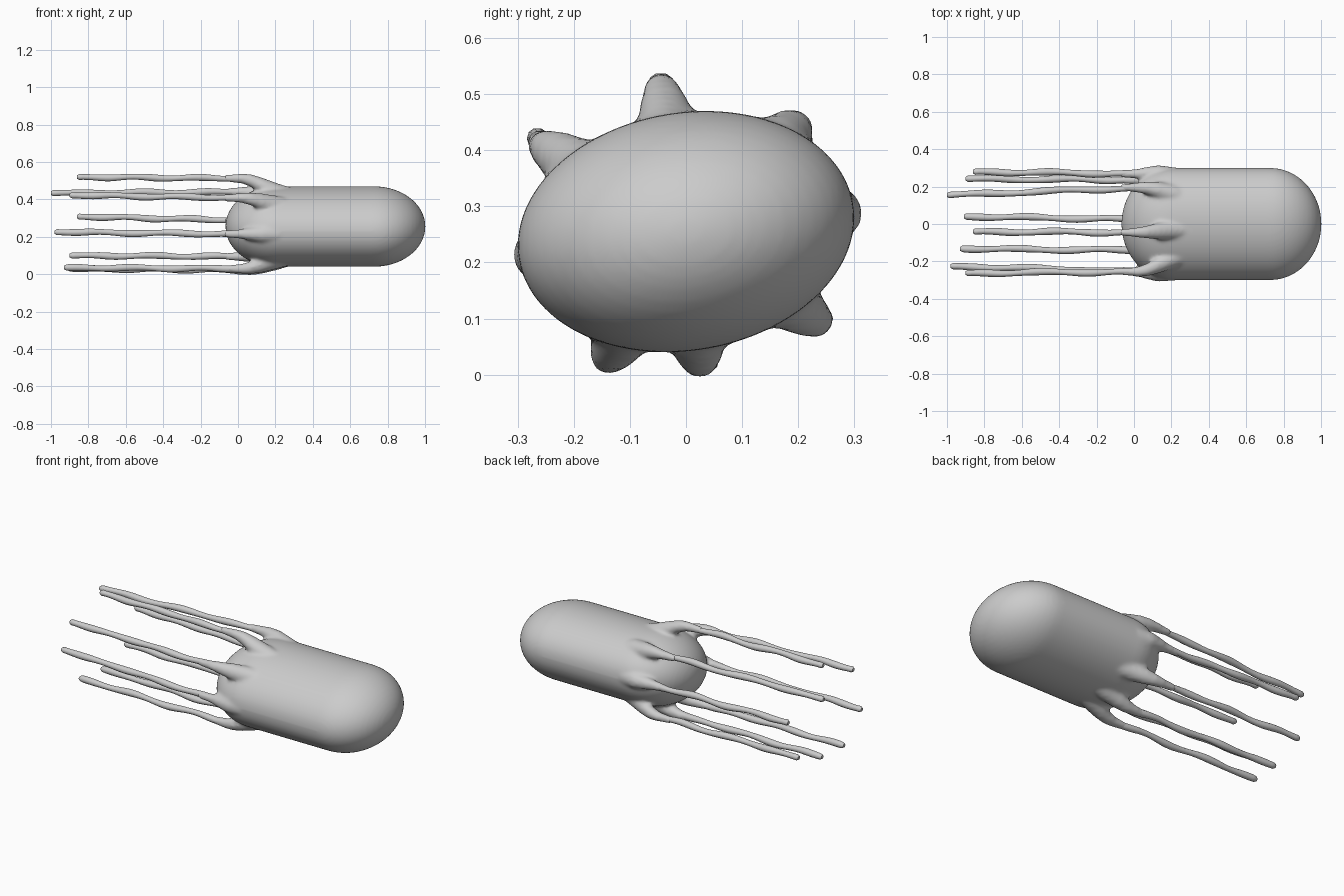
import bpy
import bmesh
import math
import random
from mathutils import Vector

random.seed(4)
cube = bpy.data.objects.get("Cube")
if cube:
    bpy.data.objects.remove(cube, do_unlink=True)

grey = bpy.data.materials.new("plain grey")
grey.use_nodes = True
grey.diffuse_color = (0.6, 0.6, 0.6, 1)
grey.node_tree.nodes["Principled BSDF"].inputs["Base Color"].default_value = (0.6, 0.6, 0.6, 1)

MID_Z = 0.255


def section(t, k=1.0):
    """Point (y, z) on the slightly slanted oval section, scaled by k."""
    return (0.3 * k * math.cos(t),
            MID_Z + k * (0.025 * math.cos(t) + 0.2135 * math.sin(t)))


def loft(bm, rings):
    """Skin a list of closed point rings and cap both ends."""
    loops = [[bm.verts.new(p) for p in ring] for ring in rings]
    n = len(loops[0])
    for a, b in zip(loops, loops[1:]):
        for i in range(n):
            j = (i + 1) % n
            bm.faces.new((a[i], a[j], b[j], b[i]))
    bm.faces.new(loops[0][::-1])
    bm.faces.new(loops[-1])


def tube(bm, path, sides):
    """Tube along x through (centre, radius) pairs."""
    loft(bm, [[c + Vector((0, r * math.cos(math.tau * i / sides),
                           r * math.sin(math.tau * i / sides)))
               for i in range(sides)] for c, r in path])


def finish(bm, name):
    bmesh.ops.recalc_face_normals(bm, faces=bm.faces)
    mesh = bpy.data.meshes.new(name)
    bm.to_mesh(mesh)
    bm.free()
    mesh.materials.append(grey)
    for p in mesh.polygons:
        p.use_smooth = True
    ob = bpy.data.objects.new(name, mesh)
    bpy.context.collection.objects.link(ob)
    return ob


# Tentacles: start (y, z) at the body, then end (x, y, z)
TENTACLES = [
    ((-0.045, 0.512), (-0.86, -0.040, 0.520)),
    ((-0.255, 0.408), (-0.90, -0.262, 0.422)),
    ((0.195, 0.440), (-1.00, 0.155, 0.434)),
    ((0.268, 0.288), (-0.86, 0.280, 0.308)),
    ((-0.255, 0.215), (-0.98, -0.225, 0.225)),
    ((0.235, 0.095), (-0.90, 0.242, 0.100)),
    ((0.025, 0.023), (-0.91, 0.040, 0.030)),
    ((-0.140, 0.029), (-0.93, -0.133, 0.036)),
]

# Body: capsule with an oval section and a dome at each end
bm = bmesh.new()
rings = []
DOME = 14
for i in range(DOME):
    a = math.radians(2 + 88 * i / (DOME - 1))
    rings.append((0.205 - 0.272 * math.cos(a), math.sin(a)))
for i in range(DOME):
    a = math.radians(90 - 88 * i / (DOME - 1))
    rings.append((0.728 + 0.274 * math.cos(a), math.sin(a)))
loft(bm, [[(x, *section(math.tau * i / 96, k)) for i in range(96)] for x, k in rings])

# Flared roots that melt into the body
for (y, z), _ in TENTACLES:
    c = math.cos(0)
    u = y / 0.3
    t = math.atan2((z - MID_Z - 0.025 * u) / 0.2135, u)
    path = []
    for x, k, f, r in ((0.30, 0.76, 0, 0.045), (0.22, 0.83, 0, 0.055),
                       (0.13, 0.90, 0.4, 0.046), (0.07, 0.95, 0.8, 0.035),
                       (0.02, 1, 1, 0.027), (-0.03, 1, 1, 0.022), (-0.07, 1, 1, 0.019)):
        sy, sz = section(t, k)
        path.append((Vector((x, sy + (y - sy) * f, sz + (z - sz) * f)), r))
    tube(bm, path, 16)

body = finish(bm, "body")
remesh = body.modifiers.new("fuse roots", 'REMESH')
remesh.mode = 'VOXEL'
remesh.voxel_size = 0.01
remesh.use_smooth_shade = True
smooth = body.modifiers.new("soften", 'SMOOTH')
smooth.factor = 0.5
smooth.iterations = 8

# Long, slightly wavy tentacles
for n, ((y, z), end) in enumerate(TENTACLES):
    bm = bmesh.new()
    start, end = Vector((0.05, y, z)), Vector(end)
    phase = random.uniform(0, math.tau)
    path = []
    STEPS = 30
    for i in range(STEPS + 1):
        s = i / STEPS
        fade = min(1, s * 5) * min(1, (1 - s) * 5)
        p = start.lerp(end, s)
        p.y += fade * 0.005 * math.sin(13 * s + phase)
        p.z += fade * 0.004 * math.sin(17 * s + 2 * phase)
        r = 0.0175 + 0.002 * math.sin(23 * s + phase)
        path.append((p, r))
    # Rounded tip
    path[-1] = (path[-1][0], 0.010)
    path.insert(-1, (path[-1][0] + Vector((0.012, 0, 0)), 0.017))
    tube(bm, path, 10)
    ob = finish(bm, "tentacle_%d" % (n + 1))
    bpy.ops.object.select_all(action='DESELECT')
    ob.select_set(True)
    bpy.context.view_layer.objects.active = ob
    bpy.ops.object.shade_smooth_by_angle(angle=math.radians(45))
